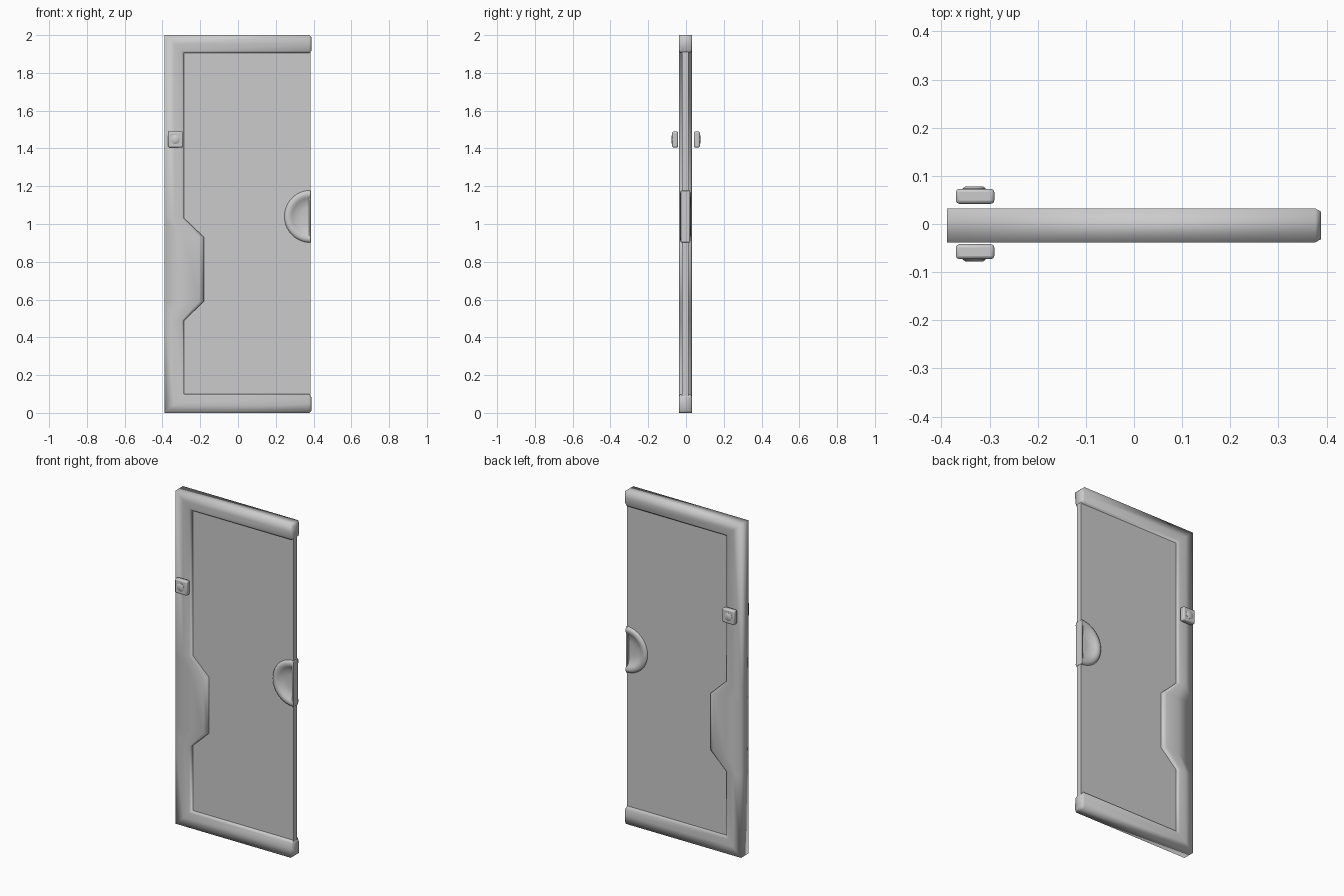
import bpy, bmesh
from math import sin, cos, pi, radians

if "Cube" in bpy.data.objects:
    bpy.data.objects.remove(bpy.data.objects["Cube"])

def finish(name, bm, angle=60, bevel=0):
    bmesh.ops.remove_doubles(bm, verts=bm.verts, dist=1e-5)
    bmesh.ops.recalc_face_normals(bm, faces=bm.faces)
    me = bpy.data.meshes.new(name)
    bm.to_mesh(me)
    bm.free()
    ob = bpy.data.objects.new(name, me)
    bpy.context.collection.objects.link(ob)
    if bevel:
        m = ob.modifiers.new("bevel", 'BEVEL')
        m.width, m.segments = bevel, 2
    bpy.ops.object.select_all(action='DESELECT')
    ob.select_set(True)
    bpy.context.view_layer.objects.active = ob
    bpy.ops.object.shade_smooth_by_angle(angle=radians(angle))
    return ob

def skin(bm, rings, closed=True):
    """Quads between successive vertex rings."""
    rings = [[bm.verts.new(p) for p in r] for r in rings]
    for a, b in zip(rings, rings[1:]):
        n = len(a)
        for i in range(n if closed else n - 1):
            j = (i + 1) % n
            bm.faces.new((a[i], a[j], b[j], b[i]))
    return rings

def box(name, x, y, z, bevel=0):
    bm = bmesh.new()
    r = skin(bm, [[(x[0], v, z[0]), (x[1], v, z[0]), (x[1], v, z[1]), (x[0], v, z[1])] for v in y])
    bm.faces.new(r[0])
    bm.faces.new(r[1])
    return finish(name, bm, 60, bevel)

# Frame: one rounded section swept round three sides, wider at the hinge-side bulge
outer = [(.388, 1.99), (.377, 2), (-.388, 2), (-.388, 1.03), (-.388, .93),
         (-.388, .59), (-.388, .49), (-.388, 0), (.377, 0), (.388, .01)]
inner = [(.388, 1.915), (.377, 1.905), (-.285, 1.905), (-.285, 1.03), (-.18, .93),
         (-.18, .59), (-.285, .49), (-.285, .1), (.377, .1), (.388, .085)]
section = [(0, -.038), (.5, -.038), (.88, -.037), (1, -.03), (1, .024), (.88, .031), (.5, .032), (0, .032)]
rings = []
for i, (a, b) in enumerate(zip(outer, inner)):
    k = .82 if i in (0, len(outer) - 1) else 1
    rings.append([(a[0] + (b[0] - a[0]) * t, -.003 + (y + .003) * k, a[1] + (b[1] - a[1]) * t)
                  for t, y in section])
bm = bmesh.new()
r = skin(bm, rings)
bm.faces.new(r[0])
bm.faces.new(r[-1])
finish("frame", bm, 100)

# Thin panel with a half-round notch for the pull
HX, HZ, N = .384, 1.04, 28
outline = [(HX, 1.92), (-.3, 1.92), (-.3, .08), (HX, .08)]
outline += [(HX - .125 * sin(pi * i / N), HZ - .125 * cos(pi * i / N)) for i in range(N + 1)]
bm = bmesh.new()
r = skin(bm, [[(x, y, z) for x, z in outline] for y in (-.02, .013)])
bm.faces.new(r[0])
bm.faces.new(r[1])
finish("panel", bm, 30)

# Half-round finger pull: raised lip and hollow dish on both faces
half = [(0, .006), (.05, .007), (.08, .011), (.098, .022), (.11, .028),
        (.123, .029), (.134, .024), (.14, .014)]
profile = [(q, -.0035 - h) for q, h in half] + [(q, -.0035 + h) for q, h in reversed(half)]
bm = bmesh.new()
r = skin(bm, [[(HX - q * sin(pi * i / N), y, HZ - q * cos(pi * i / N)) for q, y in profile]
              for i in range(N + 1)], closed=False)
finish("finger_pull", bm, 70)
box("pull_edge_plate", (.376, .387), (-.028, .021), (.902, 1.178), .004)

# Control buttons on both faces
for side, label in ((-1, "front"), (1, "back")):
    box(label + "_button_block", (-.37, -.29), sorted((side * .042, side * .073)), (1.405, 1.49), .007)
    bm = bmesh.new()
    cap = skin(bm, [[(-.332 + q * cos(pi * i / 6), side * y, 1.447 + q * sin(pi * i / 6)) for i in range(12)]
                    for q, y in ((.024, .068), (.024, .074), (.018, .078))])
    bm.faces.new(cap[-1])
    bm.faces.new(cap[0])
    finish(label + "_button", bm, 50)
